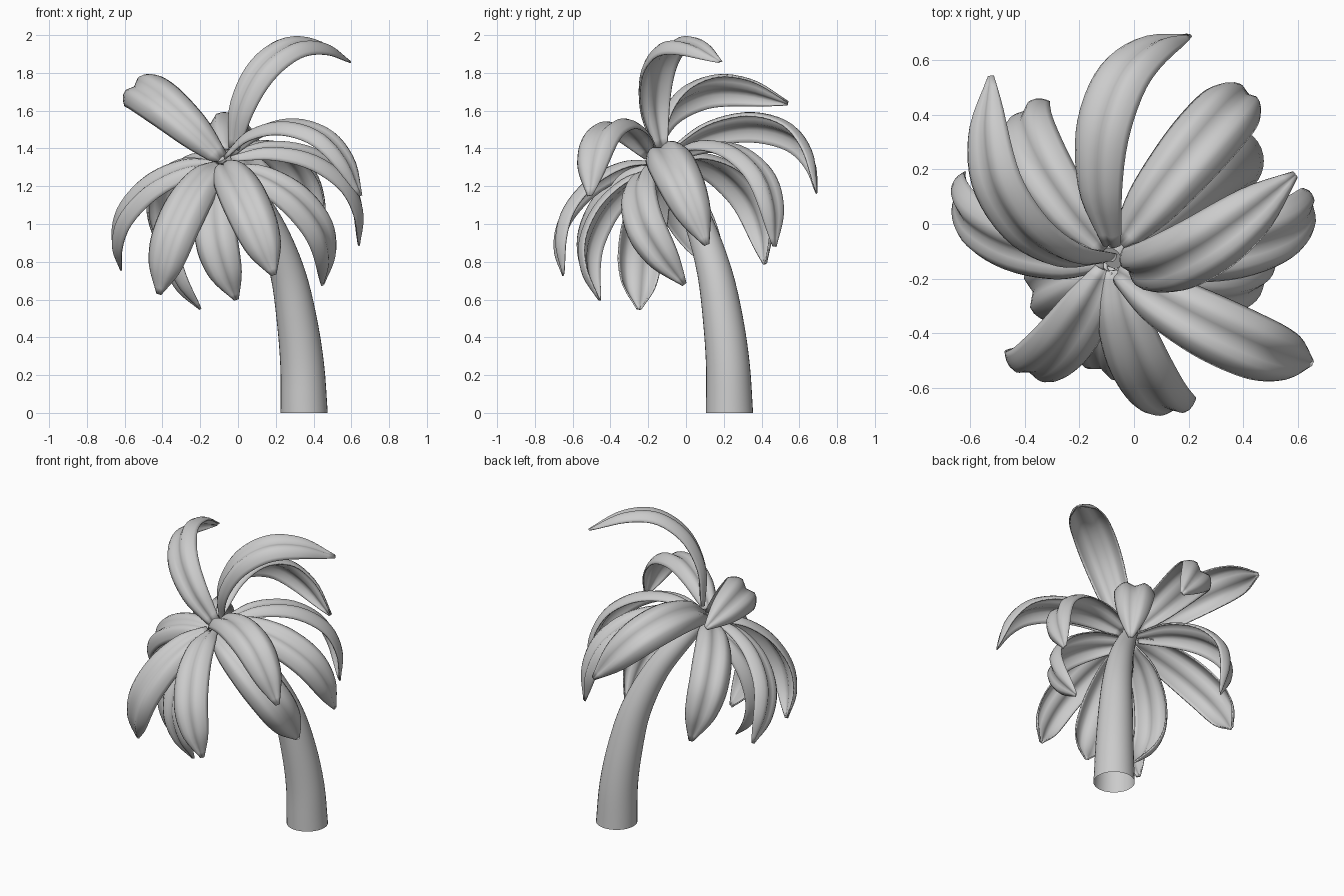
import bpy, math
from mathutils import Vector as V

if "Cube" in bpy.data.objects:
    bpy.data.objects.remove(bpy.data.objects["Cube"])


def spline(pts, n):
    """Smooth samples through the given points (Catmull-Rom)."""
    p = [V(a) for a in pts]
    p = [2 * p[0] - p[1]] + p + [2 * p[-1] - p[-2]]
    out = []
    segs = len(p) - 3
    for k in range(n + 1):
        f = k / n * segs
        i = min(int(f), segs - 1)
        t = f - i
        a, b, c, d = p[i:i + 4]
        out.append(0.5 * (2 * b + (c - a) * t + (2 * a - 5 * b + 4 * c - d) * t * t
                          + (3 * b - a - 3 * c + d) * t ** 3))
    return out


def make(name, verts, faces):
    me = bpy.data.meshes.new(name)
    me.from_pydata([tuple(v) for v in verts], [], faces)
    me.update()
    ob = bpy.data.objects.new(name, me)
    bpy.context.collection.objects.link(ob)
    bpy.context.view_layer.objects.active = ob
    bpy.ops.object.select_all(action='DESELECT')
    ob.select_set(True)
    bpy.ops.object.shade_smooth_by_angle(angle=math.radians(50))
    return ob


def strip(rows, cols, closed):
    m = cols if closed else cols - 1
    return [(r * cols + c, r * cols + (c + 1) % cols,
             (r + 1) * cols + (c + 1) % cols, (r + 1) * cols + c)
            for r in range(rows - 1) for c in range(m)]


# Leaning tapered trunk, open at the foot
path = spline([(.35, .23, 0), (.34, .222, .25), (.31, .195, .5), (.26, .15, .75),
               (.165, .07, 1.0), (.04, -.03, 1.2), (-.08, -.125, 1.36)], 24)
radii = spline([(r, 0, 0) for r in (.125, .116, .106, .092, .076, .06, .042)], 24)
N = 32
verts = []
for i, c in enumerate(path):
    t = V((0, 0, 1)) if i == 0 else (path[min(i + 1, 24)] - path[i - 1]).normalized()
    sx = V((0, 1, 0)).cross(t).normalized()
    sy = t.cross(sx)
    for k in range(N):
        a = 2 * math.pi * k / N
        verts.append(c + radii[i].x * (math.cos(a) * sx + math.sin(a) * sy))
make("trunk", verts, strip(25, N, True) + [tuple(range(24 * N, 25 * N))])

# One arched leaf shape: side profile, half widths and m-shaped section
ARC = spline([(0, 0, 0), (.13, .165, 0), (.33, .27, 0), (.55, .272, 0), (.72, .17, 0), (.84, 0, 0)], 24)
WIDTH = spline([(w, 0, 0) for w in (.04, .085, .108, .12, .12, .11, .08, .012)], 24)
SECTION = spline([(-1, -.38, 0), (-.8, -.08, 0), (-.45, .13, 0), (0, -.05, 0),
                  (.45, .13, 0), (.8, -.08, 0), (1, -.38, 0)], 12)


def leaf(name, base, tip, bulge, arch):
    base, tip = V(base), V(tip)
    u = (tip - base).normalized()
    b = V(bulge)
    v = (b - b.dot(u) * u).normalized()
    side = u.cross(v)
    s = (tip - base).length / .84
    verts = []
    for i, p in enumerate(ARC):
        d = ARC[min(i + 1, 24)] - ARC[max(i - 1, 0)]
        n = (d.x * s * v - d.y * arch * u).normalized()
        c = base + s * p.x * u + arch * p.y * v
        for q in SECTION:
            verts.append(c + WIDTH[i].x * (q.x * side + q.y * n))
    ob = make(name, verts, strip(25, 13, False))
    m = ob.modifiers.new("thickness", 'SOLIDIFY')
    m.thickness = .008
    m.offset = 0


# Crown of leaves: base, tip, direction and amount of arching
leaves = [
    ((-.09, -.08, 1.38), (.20, .69, 1.17), (-.22, 0, .29), 1.17),
    ((-.05, -.07, 1.36), (.42, .47, .88), (.08, .13, .28), 1.0),
    ((-.03, -.14, 1.40), (.59, .18, 1.86), (-.16, -.20, .27), 1.15),
    ((-.04, -.13, 1.36), (.64, .11, .89), (.07, -.11, .29), .97),
    ((-.06, -.18, 1.36), (.65, -.51, 1.15), (0, -.05, .3), .99),
    ((-.06, -.16, 1.30), (.45, -.01, .68), (.17, -.20, .13), .98),
    ((-.08, -.17, 1.32), (.19, -.65, .73), (-.03, -.19, .15), .73),
    ((-.10, -.17, 1.32), (-.42, -.46, .63), (-.03, -.18, .12), .75),
    ((-.08, -.16, 1.28), (-.01, -.46, .60), (-.12, -.21, .09), .75),
    ((-.10, -.14, 1.28), (-.20, -.25, .55), (-.28, -.05, .07), .78),
    ((-.11, -.14, 1.32), (-.62, .18, .76), (-.13, -.13, .21), .79),
    ((-.09, -.13, 1.35), (-.525, .54, 1.64), (-.24, .01, .24), 1.09),
    ((-.11, -.10, 1.33), (-.33, .42, .79), (-.18, .12, .18), .95),
]
for i, args in enumerate(leaves):
    leaf("palm_leaf_%02d" % (i + 1), *args)
